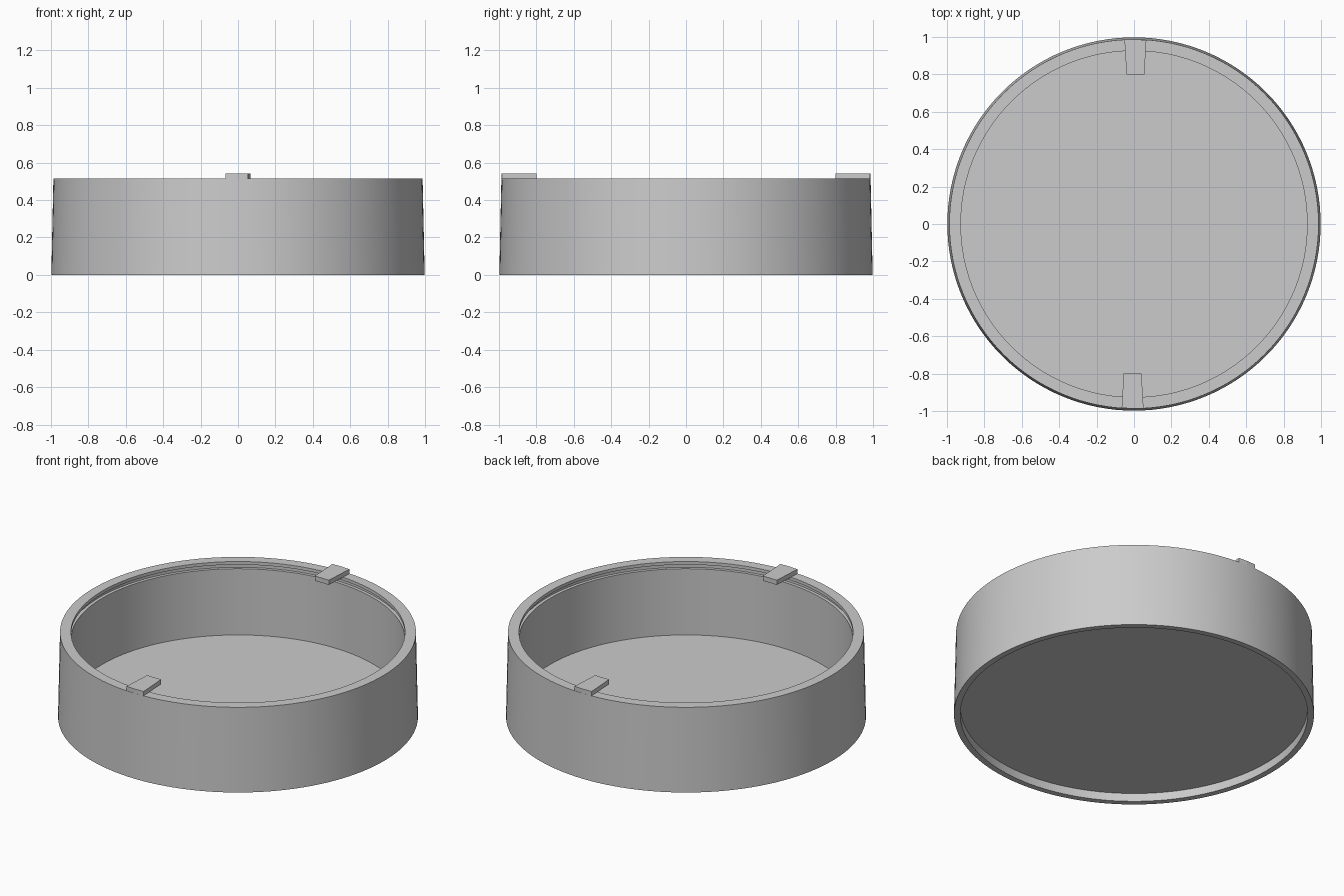
import bpy, bmesh, math
from mathutils import Matrix

cube = bpy.data.objects.get("Cube")
if cube:
    bpy.data.objects.remove(cube, do_unlink=True)

# Single grey plastic
GREY = (0.6, 0.6, 0.6, 1)
mat = bpy.data.materials.new("grey_plastic")
mat.use_nodes = True
mat.diffuse_color = GREY
mat.node_tree.nodes["Principled BSDF"].inputs["Base Color"].default_value = GREY

SEGMENTS = 128
RIM_Z, TAB_Z = 0.516, 0.543


def add_object(name, bm):
    bmesh.ops.recalc_face_normals(bm, faces=bm.faces)
    mesh = bpy.data.meshes.new(name)
    bm.to_mesh(mesh)
    bm.free()
    mesh.materials.append(mat)
    obj = bpy.data.objects.new(name, mesh)
    bpy.context.collection.objects.link(obj)
    return obj


def lathe(name, profile):
    """Spin a (radius, z) profile that starts and ends on the axis."""
    bm = bmesh.new()
    verts = [bm.verts.new((r, 0, z)) for r, z in profile]
    edges = [bm.edges.new(pair) for pair in zip(verts, verts[1:])]
    bmesh.ops.spin(bm, geom=verts + edges, cent=(0, 0, 0), axis=(0, 0, 1),
                   angle=math.tau, steps=SEGMENTS, use_duplicate=False)
    bmesh.ops.remove_doubles(bm, verts=bm.verts, dist=0.0001)
    return add_object(name, bm)


def tab(name, angle):
    """Tapered flat tab lying on the rim and reaching inward."""
    outline = [(-0.04, 0.8), (0.055, 0.8), (0.066, 0.983), (0.01, 0.987), (-0.051, 0.985)]
    bm = bmesh.new()
    face = bm.faces.new([bm.verts.new((x, y, RIM_Z - 0.002)) for x, y in outline])
    top = bmesh.ops.extrude_face_region(bm, geom=[face])["geom"]
    bmesh.ops.translate(bm, vec=(0, 0, TAB_Z - RIM_Z + 0.002),
                        verts=[g for g in top if isinstance(g, bmesh.types.BMVert)])
    bmesh.ops.rotate(bm, verts=bm.verts, cent=(0, 0, 0),
                     matrix=Matrix.Rotation(angle, 3, 'Z'))
    return add_object(name, bm)


# Round dish: recessed underside, tapered wall, grooved inner lip, flat floor
dish = lathe("round_dish", [
    (0, 0.05), (0.963, 0.05), (0.963, 0),      # underside recess
    (0.998, 0), (0.987, RIM_Z),                # outer wall
    (0.926, RIM_Z), (0.926, 0.497),            # lip
    (0.945, 0.497), (0.945, 0.472),            # groove
    (0.926, 0.472), (0.926, 0.067), (0, 0.067),  # inner wall and floor
])
bpy.ops.object.select_all(action='DESELECT')
dish.select_set(True)
bpy.context.view_layer.objects.active = dish
bpy.ops.object.shade_smooth_by_angle(angle=math.radians(30))

# Two opposite tabs
tab("back_tab", 0)
tab("front_tab", math.pi)
